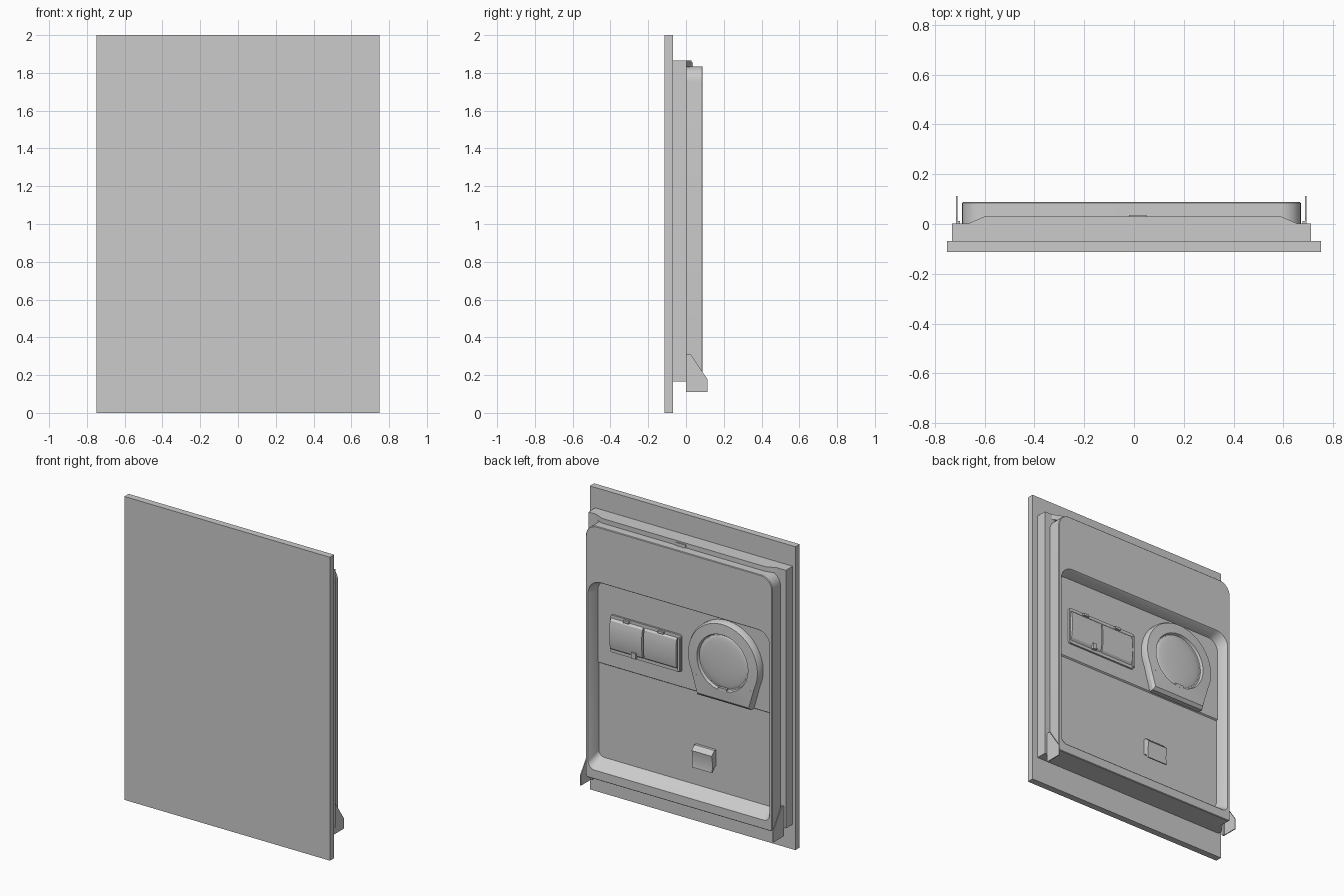
import bpy, bmesh
from math import sin, cos, pi, radians

if "Cube" in bpy.data.objects:
    bpy.data.objects.remove(bpy.data.objects["Cube"])


def loft(name, rings, smooth=True):
    """Skin a list of equal-length closed rings and cap both ends."""
    bm = bmesh.new()
    vs = [[bm.verts.new(p) for p in r] for r in rings]
    n = len(vs[0])
    for a, b in zip(vs, vs[1:]):
        for i in range(n):
            j = (i + 1) % n
            bm.faces.new((a[i], a[j], b[j], b[i]))
    bm.faces.new(vs[0])
    bm.faces.new(vs[-1])
    bmesh.ops.recalc_face_normals(bm, faces=bm.faces)
    me = bpy.data.meshes.new(name)
    bm.to_mesh(me)
    bm.free()
    ob = bpy.data.objects.new(name, me)
    bpy.context.collection.objects.link(ob)
    if smooth:
        bpy.ops.object.select_all(action='DESELECT')
        ob.select_set(True)
        bpy.context.view_layer.objects.active = ob
        bpy.ops.object.shade_smooth_by_angle(angle=radians(30))
    return ob


def prism(name, pts, axis, lo, hi):
    """Extrude a 2D profile along x (pts are y,z) or z (pts are x,y)."""
    put = {'x': lambda p, t: (t, p[0], p[1]), 'z': lambda p, t: (p[0], p[1], t)}[axis]
    return loft(name, [[put(p, t) for p in pts] for t in (lo, hi)])


def box(name, x0, x1, y0, y1, z0, z1):
    return prism(name, [(x0, y0), (x1, y0), (x1, y1), (x0, y1)], 'z', z0, z1)


def round_rect(x0, x1, z0, z1, y, r_top, r_bot, seg=8):
    """Ring in the xz plane with separate top and bottom corner radii."""
    ring = []
    for cx, cz, sx, sz, r, a0 in ((x1, z1, -1, -1, r_top, 0), (x0, z1, 1, -1, r_top, 90),
                                  (x0, z0, 1, 1, r_bot, 180), (x1, z0, -1, 1, r_bot, 270)):
        for k in range(seg + 1):
            a = radians(a0 + 90 * k / seg)
            ring.append((cx + sx * r + r * cos(a), y, cz + sz * r + r * sin(a)))
    return ring


def circle(cx, cz, r, y, n=48):
    return [(cx + r * cos(2 * pi * i / n), y, cz + r * sin(2 * pi * i / n)) for i in range(n)]


# Outer panel and door frame
box("front_panel", -.75, .75, -.113, -.069, 0, 2)
box("door_frame", -.73, .71, -.069, .002, .165, 1.866)
prism("frame_top_lip", [(-.67, 0), (-.6, .03), (.59, .03), (.66, 0)], 'z', 1.832, 1.866)
box("top_latch", -.02, .05, .028, .036, 1.83, 1.856)

# Inner door: rounded shell with a deep recess and sloping bottom ledge
loft("inner_door", [
    round_rect(-.69, .67, .165, 1.835, 0, .08, .015),
    round_rect(-.69, .67, .165, 1.835, .084, .08, .015),
    round_rect(-.686, .666, .169, 1.831, .088, .076, .012),
    round_rect(-.672, .652, .225, 1.472, .088, .09, .045),
    round_rect(-.667, .647, .232, 1.467, .082, .085, .045),
    round_rect(-.652, .632, .28, 1.45, .004, .075, .04),
])
loft("recess_upper_panel", [
    round_rect(-.656, .636, .895, 1.455, .003, .075, .002),
    round_rect(-.654, .634, .902, 1.452, .013, .075, .002),
])

# Detergent dispenser: backing frame and two bowed lids
loft("dispenser_frame", [round_rect(.02, .535, 1.0, 1.245, y, .012, .012, 3) for y in (.01, .025)])


def lid_profile(depth):
    arc = [(.026 + depth * sin(pi * t / 10) ** .5, 1.235 - .225 * t / 10) for t in range(1, 10)]
    return [(.015, 1.235)] + arc + [(.015, 1.01)]


prism("dispenser_lid_left", lid_profile(.02), 'x', .292, .528)
prism("dispenser_lid_right", lid_profile(.016), 'x', .045, .282)
box("dispenser_end_stop", .024, .038, .02, .036, 1.01, 1.225)
box("dispenser_catch", .335, .365, .03, .05, 1.012, 1.05)
for i, x in enumerate((.16, .41)):
    box(f"dispenser_hinge_{i}", x - .02, x + .02, .02, .04, 1.225, 1.24)

# Round vent housing: circle running into a flat foot, with a dished opening
CX, CZ = -.31, 1.165
N = 48


def vent_ring(scale, y, foot):
    """Circle whose lower part is pulled out to a flat foot."""
    ring = []
    for i in range(N):
        a = radians(-24 + 228 * i / (N - 13))
        if i <= N - 13:
            x, z = .262 * cos(a), .262 * sin(a)
        else:
            k = i - (N - 13)
            end = .262 * cos(radians(-24))
            drop = .262 * sin(radians(-24))
            if k <= 4:
                t = k / 4
                x, z = -end + (end - .195) * t, drop + (-foot - drop) * t
            elif k < 8:
                x, z = -.195 + .39 * (k - 4) / 4, -foot
            else:
                t = (k - 8) / 5
                x, z = .195 + (end - .195) * t, -foot + (foot + drop) * t
        ring.append((CX + x * scale, y, CZ + z * scale))
    return ring


def vent_hole(r, y):
    """Circle sampled to line up with the housing outline."""
    ref = vent_ring(1, 0, .265)
    out = []
    for p in ref:
        dx, dz = p[0] - CX, p[2] - CZ
        d = (dx * dx + dz * dz) ** .5
        out.append((CX + r * dx / d, y, CZ + r * dz / d))
    return out


loft("vent_housing", [
    vent_ring(1, .008, .265), vent_ring(1, .042, .265), vent_ring(.965, .06, .255),
    vent_hole(.186, .064), vent_hole(.18, .046),
])
loft("vent_dome", [circle(CX, CZ, .174 * cos(t), .044 + .016 * sin(t))
                   for t in [radians(10 * k) for k in range(9)]])
box("vent_tab", CX - .03, CX + .03, .045, .064, CZ - .185, CZ - .165)
for s in (-1, 1):
    box(f"vent_mark_{'left' if s > 0 else 'right'}", CX + s * .19 - .016, CX + s * .19 + .016,
        .055, .062, CZ - .135, CZ - .128)

# Small hooked catch in the lower recess
prism("lower_hook", [(.003, .55), (.022, .55), (.05, .522), (.04, .46), (.046, .41),
                     (.038, .41), (.022, .44), (.003, .445)], 'x', -.222, -.076)

# Hinge brackets at both lower corners
for side, x, out in (("left", .69, 1), ("right", -.712, -1)):
    prism(f"hinge_bracket_{side}", [(0, .11), (.113, .11), (.113, .18), (.085, .22), (.025, .31), (0, .31)],
          'x', x - .003, x + .003)
    prism(f"hinge_flange_{side}", [(0, .11), (.012, .11), (.012, .31), (0, .31)],
          'x', min(x, x - out * .014), max(x, x - out * .014))
